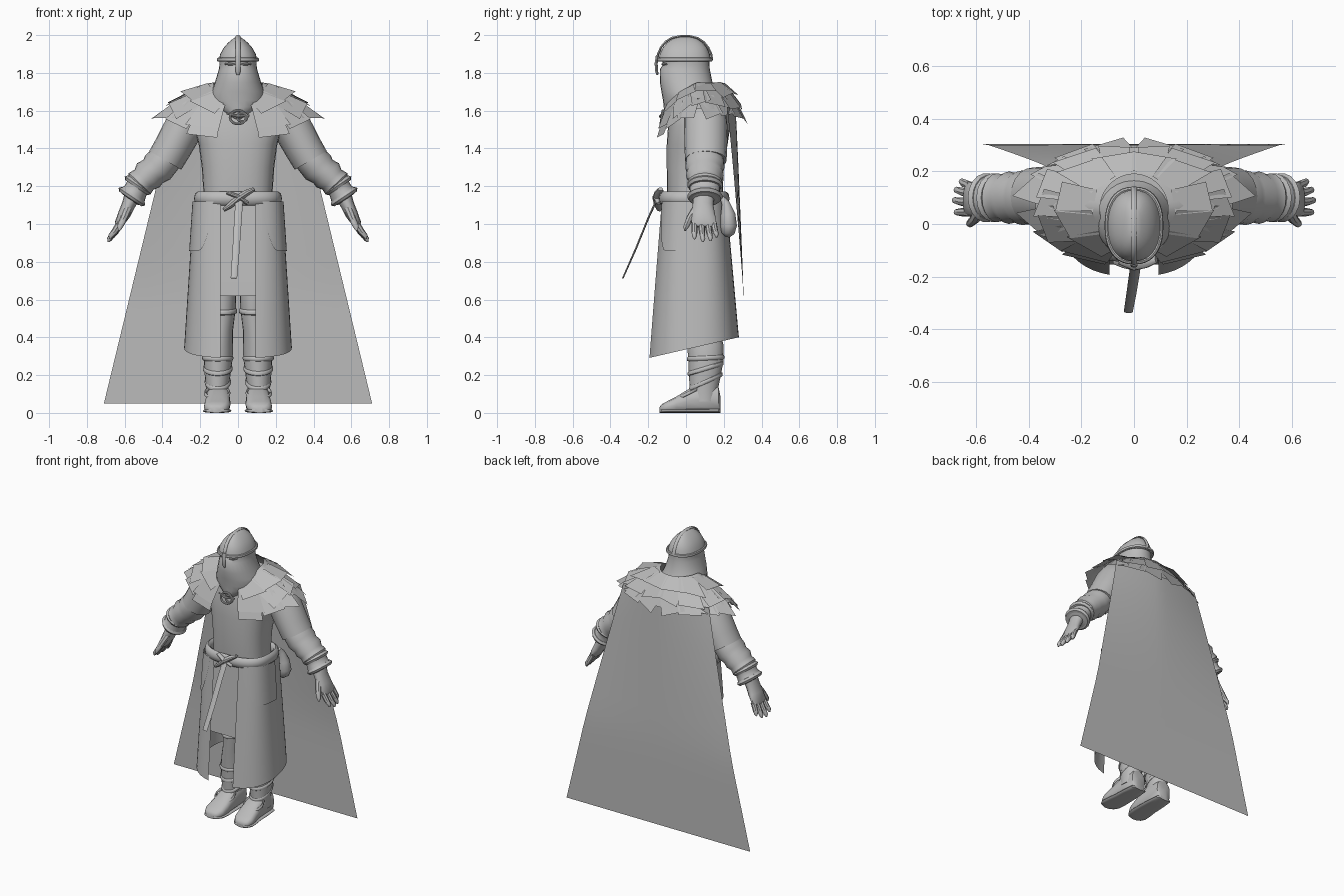
import bpy, bmesh, math, random
from mathutils import Vector

random.seed(4)
PI = math.pi
GREY = bpy.data.materials.new("plain grey")
GREY.diffuse_color = (0.5, 0.5, 0.5, 1)


def build(name, verts, faces, mirror=False, smooth=True, solid=True):
    me = bpy.data.meshes.new(name)
    me.from_pydata([tuple(v) for v in verts], [], faces)
    bm = bmesh.new()
    bm.from_mesh(me)
    if solid:
        bmesh.ops.remove_doubles(bm, verts=bm.verts, dist=0.0003)
        bmesh.ops.recalc_face_normals(bm, faces=bm.faces)
    bm.to_mesh(me)
    bm.free()
    me.materials.append(GREY)
    ob = bpy.data.objects.new(name, me)
    bpy.context.collection.objects.link(ob)
    if mirror:
        ob.modifiers.new("mirror", 'MIRROR').use_clip = False
    if smooth:
        bpy.ops.object.select_all(action='DESELECT')
        ob.select_set(True)
        bpy.context.view_layer.objects.active = ob
        bpy.ops.object.shade_smooth_by_angle(angle=math.radians(42))
    return ob


def rings(name, rows, closed=True, caps=True, wrap=False, **kw):
    """Skin a list of equally long point rows."""
    n, m = len(rows[0]), len(rows)
    verts = [p for r in rows for p in r]
    faces = [(i * n + j, i * n + (j + 1) % n, (i + 1) % m * n + (j + 1) % n, (i + 1) % m * n + j)
             for i in range(m if wrap else m - 1) for j in range(n if closed else n - 1)]
    if closed and caps and not wrap:
        faces += [tuple(range(n)), tuple(range((m - 1) * n, m * n))]
    return build(name, verts, faces, **kw)


def oval(a, rx, yf, yb, e=1.0, cx=0):
    """Point on a rounded outline; angle 0 is the front."""
    p = lambda v: math.copysign(abs(v) ** e, v)
    return cx + rx * p(math.sin(a)), (yf + yb) / 2 - (yb - yf) / 2 * p(math.cos(a))


def stack(name, rows, n=28, e=1.0, **kw):
    """Rows of (z, centre x, half width, front y, back y)."""
    return rings(name, [[(*oval(2 * PI * j / n, rx, yf, yb, e, cx), z) for j in range(n)]
                        for z, cx, rx, yf, yb in rows], **kw)


def sweep(name, rows, ref=(0, 1, 0), n=14, **kw):
    """Rows of (x, y, z, radius across, radius along ref)."""
    out, c = [], [Vector(r[:3]) for r in rows]
    for i, r in enumerate(rows):
        t = (c[min(i + 1, len(c) - 1)] - c[max(i - 1, 0)]).normalized()
        nn = t.cross(Vector(ref)).normalized()
        b = nn.cross(t)
        out.append([c[i] + nn * r[3] * math.cos(2 * PI * j / n) + b * r[4] * math.sin(2 * PI * j / n)
                    for j in range(n)])
    return rings(name, out, **kw)


def loop(name, c, rx, ry, rr, rz, tx=0, ty=0, e=1.0, n=36, **kw):
    """Closed band around the z axis, tilted by tx and ty."""
    out = []
    for i in range(n):
        row = []
        for j in range(8):
            b = 2 * PI * j / 8
            d = rr * math.cos(b)
            x, y = oval(2 * PI * i / n, rx + d, -ry - d, ry + d, e)
            row.append((c[0] + x, c[1] + y, c[2] + rz * math.sin(b) + tx * x + ty * y))
        out.append(row)
    return rings(name, out, wrap=True, **kw)


# Helmet, rim, crest band and nose guard
stack("helmet", [(1.86, 0, .104, -.145, .132), (1.90, 0, .094, -.14, .126), (1.935, 0, .074, -.122, .11),
                 (1.96, 0, .052, -.1, .088), (1.98, 0, .028, -.07, .06), (1.992, 0, .008, -.03, .02)], e=.9)
loop("helmet_rim", (0, -.006, 1.87), .103, .139, .009, .011, e=.85)
crest = [(-.152, 1.87), (-.148, 1.90), (-.131, 1.937), (-.107, 1.965), (-.075, 1.985), (-.03, 1.994),
         (.02, 1.994), (.062, 1.984), (.095, 1.962), (.118, 1.933), (.133, 1.9), (.138, 1.87)]
sweep("helmet_crest", [(0, y, z, .006, .012) for y, z in crest], ref=(1, 0, 0), n=8)
sweep("nose_guard", [(0, -.152, 1.89, .008, .014), (0, -.158, 1.85, .008, .014), (0, -.156, 1.81, .008, .014),
                     (0, -.15, 1.79, .006, .008)], ref=(1, 0, 0), n=8)
# Hood with face covering, and the eyes
stack("hood", [(1.87, 0, .099, -.128, .124), (1.845, 0, .098, -.122, .124), (1.82, 0, .101, -.138, .126),
               (1.75, 0, .122, -.138, .14), (1.70, 0, .14, -.13, .165), (1.655, 0, .155, -.122, .19),
               (1.62, 0, .14, -.118, .2), (1.58, 0, .075, -.115, .15), (1.555, 0, .02, -.112, .1)], e=.95)
sweep("eye", [(.02, -.127, 1.845, .004, .004), (.045, -.121, 1.847, .009, .008), (.07, -.102, 1.847, .004, .004)],
      ref=(0, 0, 1), n=8, mirror=True)
# Torso
stack("torso", [(1.06, 0, .19, -.09, .19), (1.17, 0, .183, -.1, .195), (1.3, 0, .192, -.102, .2),
                (1.42, 0, .208, -.102, .22), (1.52, 0, .235, -.095, .235), (1.62, 0, .215, -.075, .235),
                (1.70, 0, .13, -.06, .2)], e=.8)

# Arms: sleeve, wrapped forearm, cuff bands, palm and fingers
sweep("sleeve", [(.16, .1, 1.64, .075, .09), (.22, .1, 1.6, .1, .11), (.285, .105, 1.515, .104, .115),
                 (.345, .105, 1.405, .1, .113), (.385, .105, 1.337, .098, .11)], n=20, mirror=True)
sweep("wrapped_forearm", [(.37, .1, 1.36, .085, .098), (.425, .1, 1.30, .092, .104), (.45, .1, 1.278, .08, .094),
                          (.475, .1, 1.258, .087, .1), (.497, .1, 1.235, .073, .088), (.52, .1, 1.215, .08, .093),
                          (.53, .1, 1.2, .062, .08), (.545, .1, 1.17, .064, .08), (.565, .098, 1.14, .078, .088),
                          (.572, .098, 1.13, .05, .06)], n=20, mirror=True)
for k, (x, z) in enumerate([(.53, 1.205), (.562, 1.145)]):
    sweep("wrist_band_%d" % (k + 1), [(x - .008, .1, z + .012, .072, .085), (x, .1, z, .084, .094),
                                      (x + .008, .1, z - .012, .072, .085)], n=18, mirror=True)
sweep("palm", [(.555, .095, 1.16, .045, .056), (.58, .09, 1.1, .036, .056), (.603, .09, 1.05, .033, .065),
               (.63, .095, 1.0, .024, .068), (.637, .095, .985, .012, .06)], mirror=True)
for k, (y0, y1, x1, z1) in enumerate([(.145, .162, .655, .93), (.115, .13, .675, .91), (.08, .09, .682, .905),
                                      (.045, .045, .675, .92)]):
    sweep("finger_%d" % (k + 1), [(.622, y0, 1.01, .018, .017), ((.632 + x1) / 2, (y0 + y1) / 2, (z1 + 1) / 2, .017, .016),
                                  (x1, y1, z1 + .015, .013, .012), (x1 + .003, y1, z1, .005, .005)], n=8, mirror=True)
sweep("thumb", [(.585, .055, 1.08, .024, .024), (.605, .02, 1.03, .02, .019), (.625, 0, .985, .015, .014),
                (.63, -.006, .965, .005, .005)], n=8, mirror=True)

# Legs, knee cuffs, calf straps and boots
stack("leg", [(.85, .1, .085, -.03, .17), (.62, .085, .075, -.02, .17), (.55, .08, .068, -.01, .17),
              (.44, .09, .064, 0, .18), (.36, .1, .073, .005, .198), (.29, .105, .077, .012, .2),
              (.2, .108, .068, .015, .185), (.13, .11, .06, .02, .17), (.06, .11, .06, .02, .17)], n=20, mirror=True)
loop("knee_cuff", (.082, .082, .54), .07, .093, .008, .014, ty=.1, mirror=True)
for k, (z, rx, ry, ty) in enumerate([(.29, .077, .094, .05), (.235, .073, .09, .3), (.165, .064, .084, .45)]):
    loop("calf_strap_%d" % (k + 1), (.107, .104, z), rx, ry, .006, .012, ty=ty, mirror=True)
foot = [(.182, .035, .09), (.172, .053, .14), (.08, .062, .15), (.01, .064, .125), (-.05, .069, .088),
        (-.10, .068, .062), (-.13, .05, .045), (-.14, .025, .03)]


def boot(name, grow, height):
    out = []
    for y, w, h in foot:
        h = min(h, height)
        row = []
        for j in range(14):
            b = 2 * PI * j / 14
            p = lambda v: math.copysign(abs(v) ** .7, v)
            row.append((.105 - .08 * min(y, 0) + (w + grow) * p(math.cos(b)), y, h / 2 + h / 2 * p(math.sin(b))))
        out.append(row)
    rings(name, out, mirror=True)


boot("boot", 0, 1)
boot("boot_sole", .005, .022)
loop("boot_strap", (.11, .015, .105), .064, .06, .006, .01, ty=.5, mirror=True)


# Long skirt, split at the front, with hip flaps and a short centre panel
def skirt_point(a, v, hem, off=0.0):
    f = lambda p, q: p + (q - p) * v
    x, y = oval(a, f(.235, .285) + off, f(-.132, -.20) - off, f(.215, .28) + off, f(.68, .82))
    return x, y, 1.12 + (hem(y) - 1.12) * v


half = [[skirt_point(.26 + (PI - .26) * j / 24, i / 10, lambda y: .29 + (y + .2) * .23) for j in range(25)]
        for i in range(11)]
rings("split_skirt", half, closed=False, solid=False, mirror=True)
flap = []
for i in range(7):
    row = []
    for j in range(15):
        t = j / 14
        depth = .35 * (1 - .75 * max(0, 1 - t / .35) ** 2)
        row.append(skirt_point(.42 + 1.2 * t, depth * i / 6, lambda y: .37, .006))
    flap.append(row)
rings("hip_flap", flap, closed=False, solid=False, mirror=True)
rings("centre_panel", [[(x, y, z) for x in (-.105, 0, .105)] for y, z in ((-.118, 1.12), (-.135, .9), (-.155, .62))],
      closed=False, solid=False)

# Belt, knot, hanging tail and pouch
loop("belt", (0, .043, 1.135), .213, .168, .02, .037, e=.75, n=48)
sweep("belt_knot", [(-.075, -.138, 1.075, .01, .016), (-.04, -.142, 1.1, .016, .026), (0, -.146, 1.135, .018, .032),
                    (.045, -.142, 1.165, .017, .026), (.085, -.135, 1.185, .01, .014)], n=10)
sweep("knot_loop", [(-.055, -.138, 1.165, .01, .016), (0, -.158, 1.145, .012, .02), (.05, -.14, 1.11, .01, .016)], n=10)
sweep("belt_tail", [(.008, -.145, 1.15, .006, .02), (0, -.2, 1.03, .005, .02), (-.01, -.265, .87, .005, .019),
                    (-.022, -.335, .712, .004, .017)], ref=(1, 0, 0), n=8)
sweep("belt_pouch", [(.185, .19, 1.14, .012, .012), (.188, .21, 1.11, .022, .022), (.192, .222, 1.05, .045, .04),
                     (.192, .226, .99, .055, .045), (.192, .222, .95, .04, .035), (.192, .22, .93, .01, .01)])


# Shoulder mantle: a base layer covered with rows of large ragged scraps
def mantle(a, u, lift=0.0):
    x, y = oval(a, .13 + .28 * u + lift * .6, -.08 - .085 * u - lift * .2, .19 + .125 * u + lift * .5)
    front = math.cos(a) > 0
    side = abs(math.sin(a)) ** (2 if front else 1)
    hem = 1.585 * side + (1.42 if front else 1.535) * (1 - side)
    top = 1.75 - .075 * max(0, math.cos(a))
    return Vector((x, y, top - (top - hem) * u ** 1.35 + lift))


rings("mantle_base", [[mantle(.4 + (PI - .4) * j / 20, .88 * i / 6) for j in range(21)] for i in range(7)],
      closed=False, solid=False, mirror=True)
verts, faces = [], []
for u0, u1, count, lift in ((.58, 1.06, 7, .01), (.34, .86, 6, .022), (.1, .6, 5, .032)):
    start = .36
    step = (PI - start) / count
    for k in range(count):
        a = start + step * (k + .5)
        twist = random.uniform(-.15, .15)
        w = step * .6
        e = random.uniform(-.06, .05)
        b = len(verts)
        verts += [mantle(a - w, u0 + twist * .4, .006), mantle(a + w, u0 - twist * .4, .006),
                  mantle(a + w * .85 + twist, u1 + e - twist * .7, lift),
                  mantle(a - w * .85 + twist, u1 + e + twist * .7, lift)]
        faces.append((b, b + 3, b + 2, b + 1))
for v in verts:
    v.x = max(v.x, -.02)
build("mantle_scraps", verts, faces, mirror=True, smooth=False, solid=False)

# Ring clasp on the chest
for nm, x, r in (("clasp_ring", 0, .042), ("clasp_small_ring", .022, .026)):
    ring = loop(nm, (0, 0, 0), r, r * .85, .007, .007, n=24)
    ring.rotation_euler = (PI / 2 - .15, 0, 0)
    ring.location = (x, -.128, 1.565)
sweep("clasp_pin", [(-.06, -.122, 1.585, .005, .005), (0, -.136, 1.57, .008, .008), (.06, -.122, 1.575, .005, .005)], n=8)

# Long cape
cape = []
for i in range(13):
    v = i / 12
    row = []
    for j in range(17):
        s = j / 8 - 1
        top = .262 - .045 * abs(s) ** 1.5
        row.append((s * (.33 + .38 * v), top + (.305 - top) * min(1, v * 1.6) ** .9, 1.62 - 1.57 * v))
    cape.append(row)
rings("cape", cape, closed=False, solid=False)
